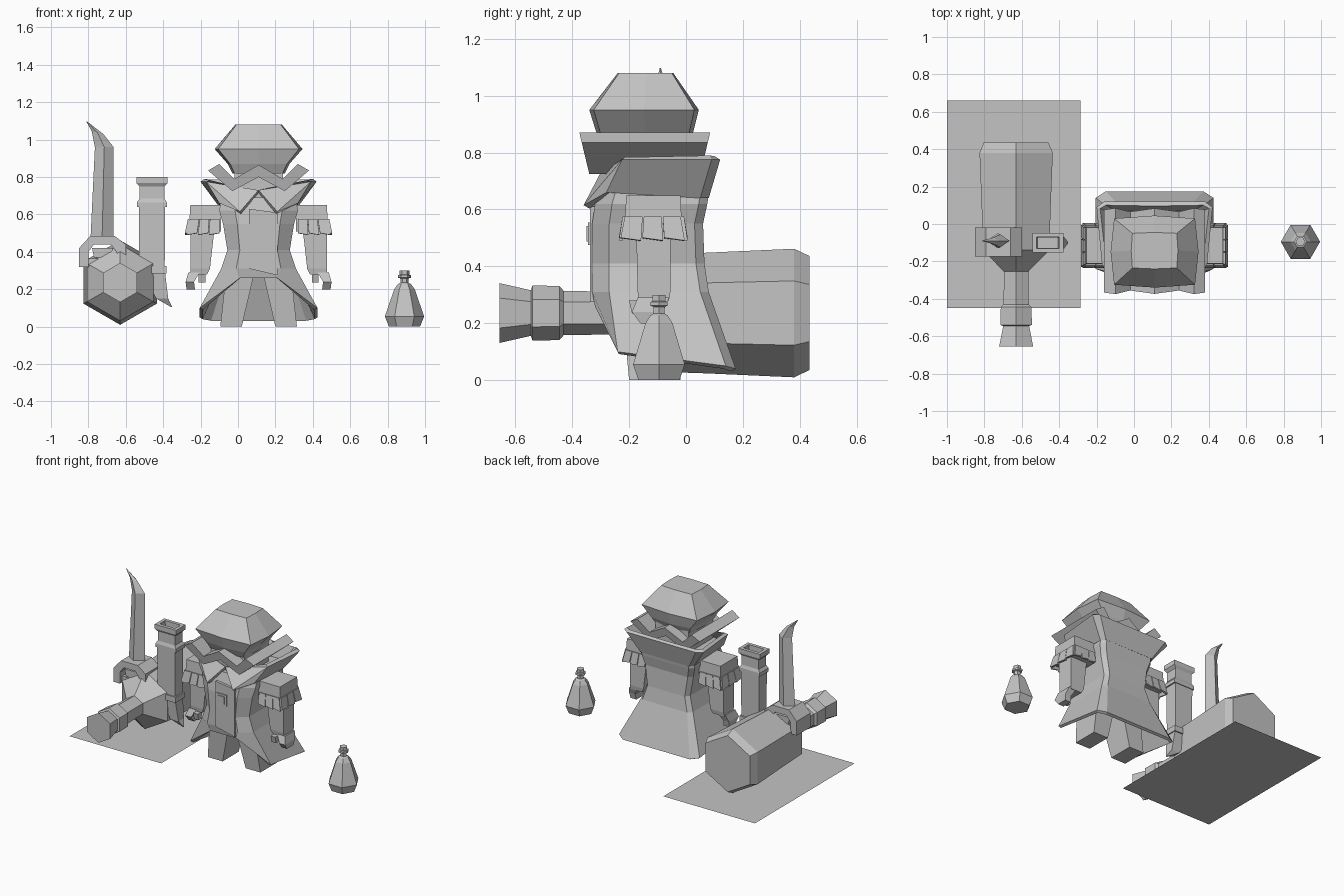
import bpy, bmesh, math
from mathutils import Vector

CX = 0.11  # figure centre line
grey = bpy.data.materials.new("plain_grey")
grey.diffuse_color = (0.55, 0.55, 0.55, 1)


def build(name, verts, faces, solid=0, offset=-1):
    bm = bmesh.new()
    vs = [bm.verts.new(v) for v in verts]
    for f in faces:
        bm.faces.new([vs[i] for i in f])
    bmesh.ops.remove_doubles(bm, verts=bm.verts, dist=0.0005)
    bmesh.ops.recalc_face_normals(bm, faces=bm.faces)
    me = bpy.data.meshes.new(name)
    bm.to_mesh(me)
    bm.free()
    ob = bpy.data.objects.new(name, me)
    bpy.context.collection.objects.link(ob)
    me.materials.append(grey)
    if solid:
        m = ob.modifiers.new("thickness", 'SOLIDIFY')
        m.thickness, m.offset = solid, offset
    return ob


def loft(name, rings, start=True, end=True, solid=0):
    n = len(rings[0])
    verts = [p for r in rings for p in r]
    faces = [(k * n + i, k * n + (i + 1) % n, (k + 1) * n + (i + 1) % n, (k + 1) * n + i)
             for k in range(len(rings) - 1) for i in range(n)]
    if start:
        faces.append(tuple(range(n)))
    if end:
        faces.append(tuple(range(len(verts) - n, len(verts))))
    return build(name, verts, faces, solid)


def rect(x0, x1, y0, y1, z):
    return [(x0, y0, z), (x1, y0, z), (x1, y1, z), (x0, y1, z)]


def slab(name, pts, y0, y1):
    return loft(name, [[(x, y, z) for x, z in pts] for y in (y0, y1)])


# --- coat body: flared rings with an arched front hem
def coat_ring(z, hx, yf, yb):
    h = [(0.6 * hx, yf, z), (hx, yf + 0.06, z), (hx, yb - 0.03, z), (0.87 * hx, yb, z)]
    return [(CX + x, y, z) for x, y, z in h] + [(CX - x, y, z) for x, y, z in reversed(h)]


hem = [(0.10, -0.32, 0.26), (0.315, -0.24, 0.10), (0.315, 0.14, 0.05), (0.26, 0.175, 0.04)]
hem_ring = [(CX + x, y, z) for x, y, z in hem] + [(CX - x, y, z) for x, y, z in reversed(hem)]
loft("coat", [coat_ring(0.69, 0.20, -0.30, 0.085), coat_ring(0.62, 0.21, -0.32, 0.075),
              coat_ring(0.55, 0.19, -0.33, 0.06), coat_ring(0.41, 0.167, -0.33, 0.065),
              coat_ring(0.31, 0.20, -0.33, 0.08), hem_ring], start=True, end=False, solid=0.02)

# coat overlap and badge
slab("coat_overlap", [(CX - 0.05, 0.63), (CX + 0.10, 0.61), (CX + 0.10, 0.275), (CX - 0.05, 0.31)],
     -0.338, -0.32)
slab("badge", [(0.07, 0.555), (0.15, 0.555), (0.15, 0.475), (0.07, 0.475)], -0.345, -0.32)
slab("badge_face", [(0.083, 0.542), (0.137, 0.542), (0.137, 0.488), (0.083, 0.488)], -0.35, -0.34)

# --- collar: raised back and sides, pointed lapels in front
top = [(0, 0.12, 0.775), (0.27, 0.12, 0.775), (0.31, 0.09, 0.775), (0.28, -0.225, 0.775)]
low = [(0, 0.08, 0.64), (0.19, 0.08, 0.64), (0.21, 0.05, 0.64), (0.21, -0.28, 0.66)]
lapel = [(0.10, -0.36, 0.615), (0, -0.30, 0.73)]
cv, cf = [], []
for s in (1, -1):
    o = len(cv)
    cv += [(CX + s * x, y, z) for x, y, z in top + low + lapel]
    cf += [(o + i, o + i + 1, o + i + 5, o + i + 4) for i in range(3)]
    cf += [(o + 3, o + 7, o + 8), (o + 3, o + 8, o + 9)]
build("collar", cv, cf, 0.025)

# --- head, brim and hat
loft("head", [rect(CX - 0.13, CX + 0.13, -0.27, 0.0, z) for z in (0.62, 0.88)])
half = [(0.13, 0.79), (0.21, 0.87), (0.27, 0.835), (0.14, 0.725)]
w = [(0, 0.865)] + half + [(0, 0.80)] + [(-x, z) for x, z in reversed(half)]
loft("hat_brim", [[(CX + x, -0.34 - 0.24 * (z - 0.725), z) for x, z in w],
                  [(CX + x, 0.05 + 0.24 * (z - 0.725), z) for x, z in w]])


def dome_ring(z, hx, y0, y1, k):
    cy, hy = (y0 + y1) / 2, (y1 - y0) / 2
    d = [(-k, -k), (0, -1), (k, -k), (1, 0), (k, k), (0, 1), (-k, k), (-1, 0)]
    return [(CX + a * hx, cy + b * hy, z) for a, b in d]


loft("hat_dome", [dome_ring(0.82, 0.14, -0.29, 0.0, 0.92), dome_ring(0.87, 0.165, -0.315, 0.025, 0.92),
                  dome_ring(0.95, 0.235, -0.34, 0.045, 0.92), dome_ring(1.08, 0.125, -0.24, -0.045, 0.95)])

# --- legs and arms on both sides
for s, side in ((-1, "left"), (1, "right")):
    def X(a):
        return CX + s * a

    loft(side + "_leg", [rect(X(0.015), X(0.17), -0.23, -0.02, 0.32),
                         rect(X(0.09), X(0.205), -0.20, -0.02, 0.0)])
    loft(side + "_sleeve", [rect(X(0.20), X(0.365), -0.21, -0.02, 0.65),
                            rect(X(0.20), X(0.37), -0.215, -0.015, 0.56),
                            rect(X(0.20), X(0.365), -0.21, -0.02, 0.51)])
    # sleeve fringe flaps: outer, front and back
    fv, ff = [], []

    def flap(a, b, c, d):
        o = len(fv)
        fv.extend([a, b, c, d])
        ff.append((o, o + 1, o + 2, o + 3))

    for i in range(3):
        a, b = i / 3, (i + 1) / 3 - 0.02
        flap((X(0.372), -0.215 + 0.2 * a, 0.575), (X(0.372), -0.215 + 0.2 * b, 0.575),
             (X(0.388), -0.23 + 0.23 * b, 0.49), (X(0.388), -0.23 + 0.23 * a, 0.50))
        for y, yo in ((-0.217, -0.23), (-0.013, 0.0)):
            flap((X(0.21 + 0.16 * a), y, 0.575), (X(0.21 + 0.16 * b), y, 0.575),
                 (X(0.21 + 0.178 * b), yo, 0.49), (X(0.21 + 0.178 * a), yo, 0.50))
    build(side + "_fringe", fv, ff, 0.012, 0)
    loft(side + "_forearm", [rect(X(0.235), X(0.365), -0.175, -0.055, 0.53),
                             rect(X(0.26), X(0.365), -0.17, -0.055, 0.31),
                             rect(X(0.275), X(0.365), -0.165, -0.06, 0.28)])
    loft(side + "_hand", [rect(X(0.315), X(0.375), -0.17, -0.06, 0.29),
                          rect(X(0.345), X(0.39), -0.19, -0.08, 0.24),
                          rect(X(0.34), X(0.385), -0.16, -0.09, 0.20)])
    loft(side + "_thumb", [rect(X(0.285), X(0.32), -0.20, -0.15, 0.28),
                           rect(X(0.285), X(0.32), -0.19, -0.16, 0.235)])


# --- hexagonal barrel lying along y, with neck and flared muzzle
def hex_y(y, r):
    return [(-0.63 + r * math.sin(i * math.pi / 3), y, 0.236 + r * math.cos(i * math.pi / 3))
            for i in range(6)]


loft("barrel", [hex_y(y, r) for y, r in (
    (0.435, 0.20), (0.38, 0.226), (0.07, 0.212), (-0.14, 0.205), (-0.255, 0.075), (-0.43, 0.078),
    (-0.445, 0.095), (-0.54, 0.097), (-0.545, 0.08), (-0.655, 0.105))])


# --- small flask
def hex_z(z, r):
    return [(0.89 + r * math.cos(i * math.pi / 3), -0.095 + r * math.sin(i * math.pi / 3), z)
            for i in range(6)]


loft("flask", [hex_z(z, r) for z, r in (
    (0, 0.083), (0.055, 0.105), (0.20, 0.055), (0.228, 0.035), (0.235, 0.022), (0.258, 0.022),
    (0.262, 0.035), (0.275, 0.035), (0.278, 0.026), (0.30, 0.026))])


# --- sword with diamond-section blade
def blade_ring(x0, x1, z, hy, dz=0):
    return [(x0, -0.09, z + dz), ((x0 + x1) / 2, -0.09 - hy, z + dz / 2), (x1, -0.09, z),
            ((x0 + x1) / 2, -0.09 + hy, z + dz / 2)]


loft("sword_blade", [blade_ring(-0.79, -0.665, 0.44, 0.04), blade_ring(-0.765, -0.665, 0.96, 0.035),
                     blade_ring(-0.782, -0.72, 1.03, 0.018, 0.015),
                     blade_ring(-0.812, -0.808, 1.098, 0.002)])

# hand guard: arched bar around the grip
arch = [(-0.85, 0.32), (-0.85, 0.42), (-0.79, 0.485), (-0.66, 0.485), (-0.60, 0.44), (-0.60, 0.36),
        (-0.635, 0.36), (-0.65, 0.40), (-0.68, 0.44), (-0.77, 0.44), (-0.80, 0.40), (-0.80, 0.32)]
slab("sword_guard", arch, -0.175, -0.02)
slab("sword_grip", [(-0.77, 0.37), (-0.68, 0.37), (-0.67, 0.42), (-0.78, 0.42)], -0.15, -0.04)
slab("sword_guard_foot", [(-0.85, 0.32), (-0.60, 0.32), (-0.60, 0.365), (-0.83, 0.365)], -0.15, -0.05)


# --- scabbard: hollow mouth, rings and a hooked tip
def sc(z, hx, hy, x=-0.46):
    return rect(x - hx, x + hx, -0.1 - hy, -0.1 + hy, z)


loft("scabbard", [sc(0.29, 0.068, 0.042), sc(0.64, 0.07, 0.045), sc(0.64, 0.08, 0.05),
                  sc(0.665, 0.08, 0.05), sc(0.685, 0.066, 0.042), sc(0.75, 0.066, 0.042),
                  sc(0.768, 0.083, 0.053), sc(0.80, 0.083, 0.053), sc(0.80, 0.06, 0.03),
                  sc(0.73, 0.055, 0.028)])
loft("scabbard_ring", [sc(0.285, 0.078, 0.05), sc(0.325, 0.078, 0.05)])
loft("scabbard_tip", [sc(0.29, 0.062, 0.042, -0.452), sc(0.15, 0.032, 0.03, -0.405),
                      sc(0.105, 0.003, 0.003, -0.355)])

# --- flat floor mat beneath the barrel
build("floor_mat", rect(-1.0, -0.285, -0.45, 0.66, 0.0), [(0, 1, 2, 3)])
